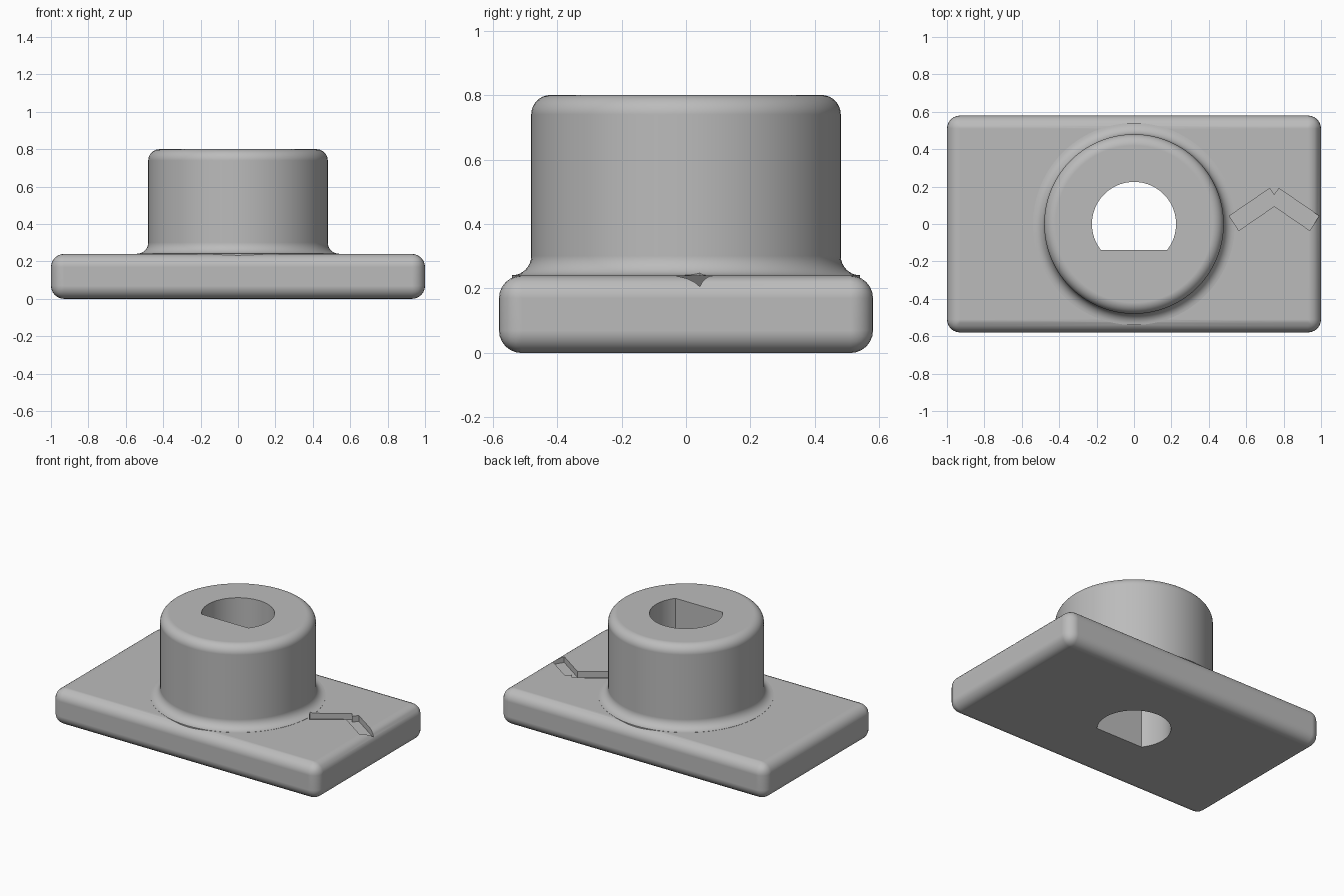
import bpy
import bmesh
from math import sin, cos, pi, radians, asin

old = bpy.data.objects.get("Cube")
if old:
    bpy.data.objects.remove(old, do_unlink=True)

grey = bpy.data.materials.new("plain_grey")
grey.use_nodes = True
grey.diffuse_color = (0.5, 0.5, 0.5, 1)
grey.node_tree.nodes["Principled BSDF"].inputs["Base Color"].default_value = (0.5, 0.5, 0.5, 1)


def make_object(name, bm):
    bmesh.ops.recalc_face_normals(bm, faces=bm.faces)
    mesh = bpy.data.meshes.new(name)
    bm.to_mesh(mesh)
    bm.free()
    mesh.materials.append(grey)
    obj = bpy.data.objects.new(name, mesh)
    bpy.context.collection.objects.link(obj)
    return obj


def prism(name, outline, bottom, top):
    """Extrude a flat outline from bottom to top."""
    bm = bmesh.new()
    face = bm.faces.new([bm.verts.new((x, y, bottom)) for x, y in outline])
    result = bmesh.ops.extrude_face_region(bm, geom=[face])
    moved = [g for g in result["geom"] if isinstance(g, bmesh.types.BMVert)]
    bmesh.ops.translate(bm, verts=moved, vec=(0, 0, top - bottom))
    return make_object(name, bm)


def arc(cx, cy, r, start, end, steps):
    angles = [start + (end - start) * i / steps for i in range(steps + 1)]
    return [(cx + r * cos(a), cy + r * sin(a)) for a in angles]


def revolve(name, profile, sides):
    """Spin a radius/height profile around z and cap both ends."""
    bm = bmesh.new()
    rings = []
    for r, z in profile:
        rings.append([bm.verts.new((x, y, z)) for x, y in arc(0, 0, r, 0, 2 * pi, sides)[:-1]])
    for low, high in zip(rings, rings[1:]):
        for i in range(sides):
            j = (i + 1) % sides
            bm.faces.new((low[i], low[j], high[j], high[i]))
    bm.faces.new(rings[0])
    bm.faces.new(rings[-1])
    return make_object(name, bm)


def apply(obj, kind, **settings):
    mod = obj.modifiers.new(kind.lower(), kind)
    for key, value in settings.items():
        setattr(mod, key, value)
    bpy.ops.object.select_all(action="DESELECT")
    obj.select_set(True)
    bpy.context.view_layer.objects.active = obj
    bpy.ops.object.modifier_apply(modifier=mod.name)


def combine(obj, other, operation):
    apply(obj, "BOOLEAN", operation=operation, solver="EXACT", object=other)
    bpy.data.objects.remove(other, do_unlink=True)


# Rounded base plate
plate = prism("flanged_bushing", [(-1, -0.58), (1, -0.58), (1, 0.58), (-1, 0.58)], 0, 0.24)
apply(plate, "BEVEL", width=0.07, segments=6)

# Round boss with a root fillet and a rounded rim
fillet = arc(0.54, 0.301, 0.06, 1.5 * pi, pi, 8)
rim = arc(0.42, 0.74, 0.06, 0, pi / 2, 8)
boss = revolve("boss", [(0.54, 0.1)] + fillet + rim, 96)
combine(plate, boss, "UNION")

# D-shaped through hole
flat = asin(0.14 / 0.225)
bore = prism("bore_cutter", arc(0, 0, 0.225, -flat, pi + flat, 64), -0.1, 1)
combine(plate, bore, "DIFFERENCE")

# Engraved chevron, mirrored about its centre line
half = [(0, 0.155), (0.025, 0.19), (0.24, 0.043), (0.19, -0.035), (0, 0.095)]
mirrored = [(-x, y) for x, y in reversed(half[1:-1])]
chevron = prism("chevron_cutter", [(0.75 + x, y) for x, y in half + mirrored], 0.2, 0.4)
combine(plate, chevron, "DIFFERENCE")

# Smooth roundings, crisp cut edges
bpy.ops.object.select_all(action="DESELECT")
plate.select_set(True)
bpy.context.view_layer.objects.active = plate
bpy.ops.object.shade_smooth_by_angle(angle=radians(35))
apply(plate, "WEIGHTED_NORMAL", keep_sharp=True, weight=100)
